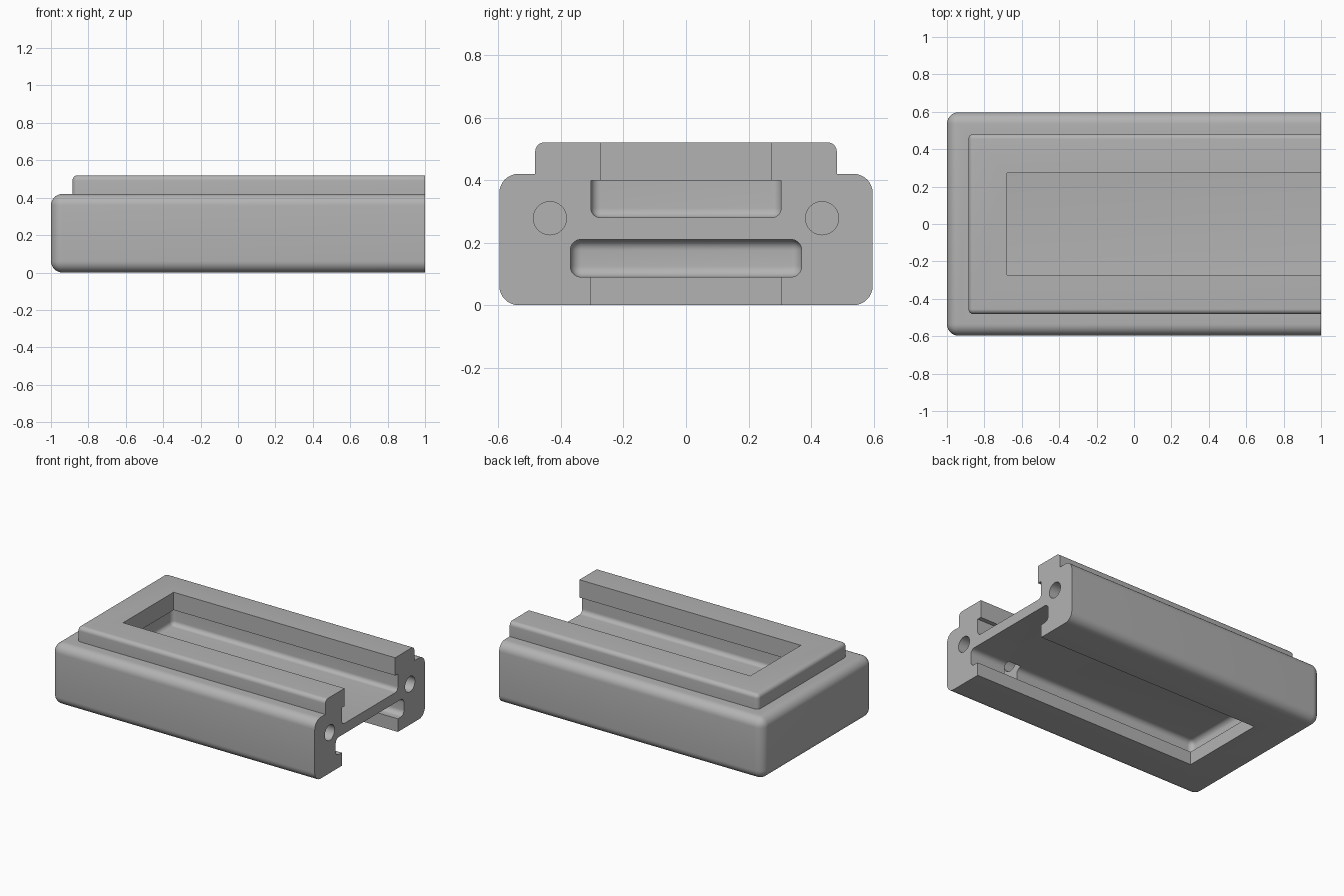
import bpy
import bmesh
import math

if "Cube" in bpy.data.objects:
    bpy.data.objects.remove(bpy.data.objects["Cube"], do_unlink=True)

grey = bpy.data.materials.new("plain_grey")
grey.use_nodes = True
colour = (0.45, 0.45, 0.45, 1)
grey.diffuse_color = colour
grey.node_tree.nodes["Principled BSDF"].inputs["Base Color"].default_value = colour

END = 1.0     # flat open end
PAST = 1.2    # cutters run past the open end


def add_object(name, bm):
    mesh = bpy.data.meshes.new(name)
    bmesh.ops.recalc_face_normals(bm, faces=bm.faces)
    bm.to_mesh(mesh)
    bm.free()
    mesh.materials.append(grey)
    obj = bpy.data.objects.new(name, mesh)
    bpy.context.collection.objects.link(obj)
    return obj


def box(name, x, y, z, radius=0, sharp=lambda v: False):
    """Box from ranges; edges lying wholly in the sharp region stay square."""
    bm = bmesh.new()
    bmesh.ops.create_cube(bm, size=1)
    for v in bm.verts:
        v.co = [r[0] if c < 0 else r[1] for c, r in zip(v.co, (x, y, z))]
    if radius:
        edges = [e for e in bm.edges if not all(sharp(v.co) for v in e.verts)]
        bmesh.ops.bevel(bm, geom=edges, offset=radius, segments=8,
                        profile=0.5, affect='EDGES', clamp_overlap=True)
    return add_object(name, bm)


def bore(name, y, z, radius, depth):
    bm = bmesh.new()
    bmesh.ops.create_cone(bm, cap_ends=True, segments=48, radius1=radius,
                          radius2=radius, depth=depth + PAST - END)
    for v in bm.verts:
        a, b, c = v.co
        v.co = ((END - depth + PAST) / 2 + c, y + a, z + b)
    return add_object(name, bm)


def boolean(target, tool, operation):
    mod = target.modifiers.new(tool.name, 'BOOLEAN')
    mod.operation = operation
    mod.solver = 'EXACT'
    mod.object = tool
    tool.hide_render = True


def open_end(co):
    return co.x > 0.99


# Rounded lower body and raised rim, both square at the open end
housing = box("housing", (-1, END), (-0.597, 0.597), (0, 0.42), 0.062, open_end)
rim = box("raised_rim", (-0.885, END), (-0.482, 0.482), (0.3, 0.52), 0.028,
          open_end)
boolean(housing, rim, 'UNION')

# Upper recess with its narrower window
cutters = [
    box("upper_window", (-0.68, PAST), (-0.274, 0.274), (0.35, 0.7)),
    box("upper_pocket", (-0.71, PAST), (-0.304, 0.304), (0.28, 0.398), 0.03,
        lambda co: co.z > 0.39 or co.x > END),
    # Lower recess with its narrower window
    box("lower_window", (-0.71, PAST), (-0.304, 0.304), (-0.2, 0.15)),
    box("lower_pocket", (-0.775, PAST), (-0.37, 0.37), (0.09, 0.21), 0.035,
        open_end),
]

# Fastener bores and hidden nut slots on both sides
for side, s in (("left", 1), ("right", -1)):
    cutters.append(bore(side + "_small_bore", s * 0.435, 0.278, 0.053, 0.6))
    cutters.append(bore(side + "_large_bore", s * 0.483, 0.117, 0.067, 0.6))
    ys = sorted((s * 0.33, s * 0.51))
    cutters.append(box(side + "_nut_slot", (0.63, 0.73), ys, (0.13, 0.34)))

for cutter in cutters:
    boolean(housing, cutter, 'DIFFERENCE')

# Bake the cuts and drop the helpers
bpy.context.view_layer.update()
evaluated = housing.evaluated_get(bpy.context.evaluated_depsgraph_get())
result = bpy.data.meshes.new_from_object(evaluated)
housing.modifiers.clear()
housing.data = result
for helper in cutters + [rim]:
    bpy.data.objects.remove(helper, do_unlink=True)

bpy.ops.object.select_all(action='DESELECT')
housing.select_set(True)
bpy.context.view_layer.objects.active = housing
bpy.ops.object.shade_smooth_by_angle(angle=math.radians(30))
